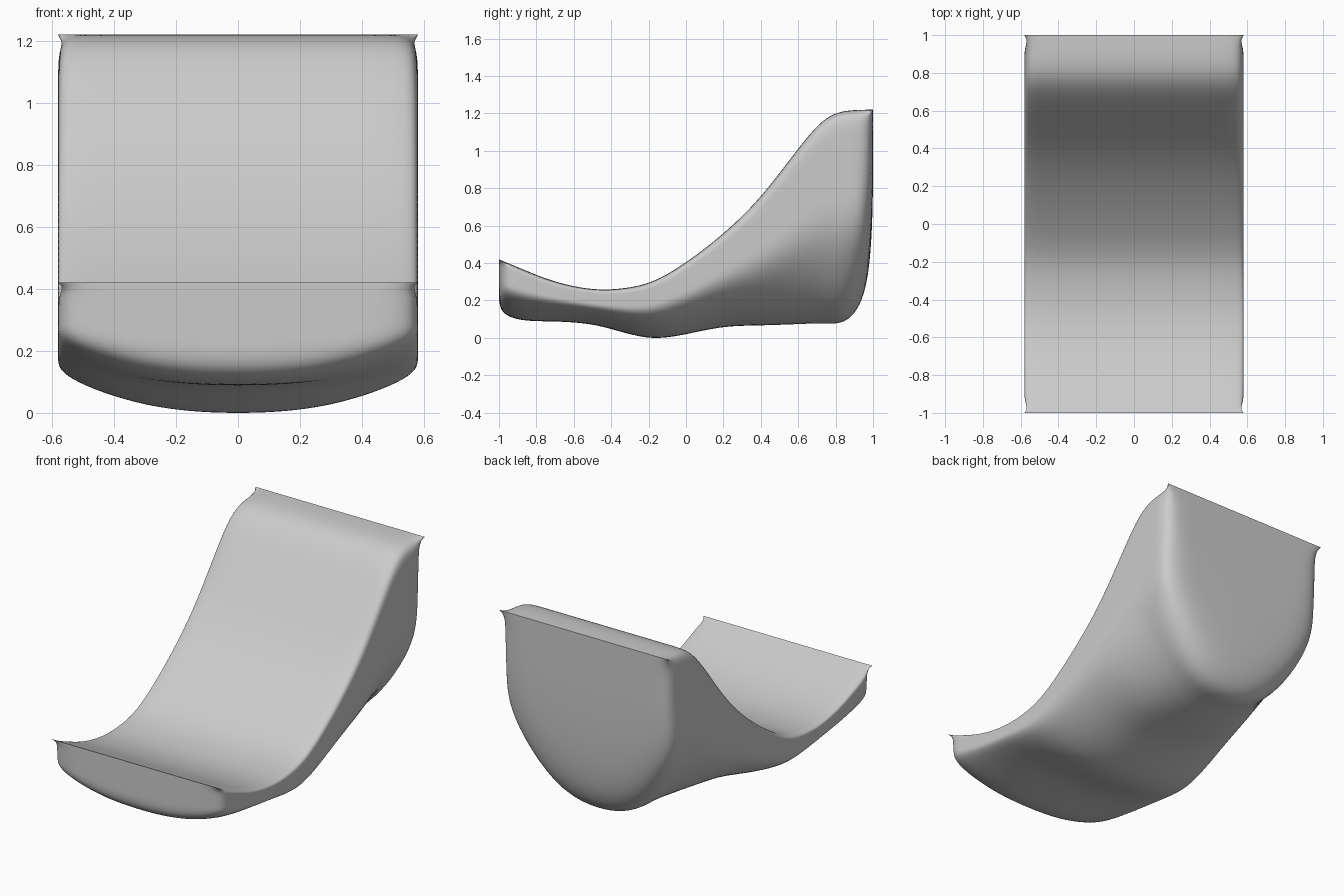
import bpy, bmesh

if "Cube" in bpy.data.objects:
    bpy.data.objects.remove(bpy.data.objects["Cube"])

# Side profile stations: (y, top height, underside height)
STATIONS = [(-1, .42, .13), (-.88, .37, .088), (-.7, .295, .09), (-.5, .255, .077),
            (-.35, .26, .033), (-.18, .29, -.012), (0, .40, .018), (.2, .553, .065),
            (.4, .745, .066), (.6, 1.015, .074), (.74, 1.185, .08), (.86, 1.22, .07),
            (1, 1.22, .22)]
X_LOW = [-.58, -.3, 0, .3, .58]        # columns along the rounded underside
X_TOP = [-.58, -.46, 0, .46, .58]      # columns along the seat surface
RISE = [.39, .04, -.02, .04, .39]      # underside lift, as share of height
LEVEL = [0, .4, .8, 1]
NI, NJ, NK = len(X_LOW), len(STATIONS), len(LEVEL)

bm = bmesh.new()
edge_crease = bm.edges.layers.float.new("crease_edge")
vert_crease = bm.verts.layers.float.new("crease_vert")
verts = {}


def vert(i, j, k):
    if (i, j, k) not in verts:
        y, top, low = STATIONS[j]
        if j == NJ - 1 and k == 0:
            y = .97
        base = low + (top - low) * RISE[i]
        x = X_LOW[i] + (X_TOP[i] - X_LOW[i]) * k / (NK - 1)
        verts[i, j, k] = bm.verts.new((x, y, base + (top - base) * LEVEL[k]))
    return verts[i, j, k]


def skin(nu, nv, at):
    for u in range(nu - 1):
        for v in range(nv - 1):
            bm.faces.new([at(u, v), at(u + 1, v), at(u + 1, v + 1), at(u, v + 1)])


# Cage: seat surface and underside, both flanks, both end faces
for k in (0, NK - 1):
    skin(NI, NJ, lambda u, v: vert(u, v, k))
for i in (0, NI - 1):
    skin(NJ, NK, lambda u, v: vert(i, u, v))
for j in (0, NJ - 1):
    skin(NI, NK, lambda u, v: vert(u, j, v))
bmesh.ops.recalc_face_normals(bm, faces=bm.faces)

# Sharp straight top edges at the front and back ends
for j in (0, NJ - 1):
    row = [vert(i, j, NK - 1) for i in range(NI)]
    for a, b in zip(row, row[1:]):
        bm.edges.get((a, b))[edge_crease] = 1
    row[0][vert_crease] = row[-1][vert_crease] = 1

mesh = bpy.data.meshes.new("lounge_chair")
bm.to_mesh(mesh)
bm.free()
chair = bpy.data.objects.new("lounge_chair", mesh)
bpy.context.collection.objects.link(chair)

# Smooth the cage
sub = chair.modifiers.new("smooth", 'SUBSURF')
sub.levels = sub.render_levels = 3
bpy.context.view_layer.objects.active = chair
chair.select_set(True)
bpy.ops.object.modifier_apply(modifier=sub.name)
bpy.ops.object.shade_smooth_by_angle(angle=.7)
